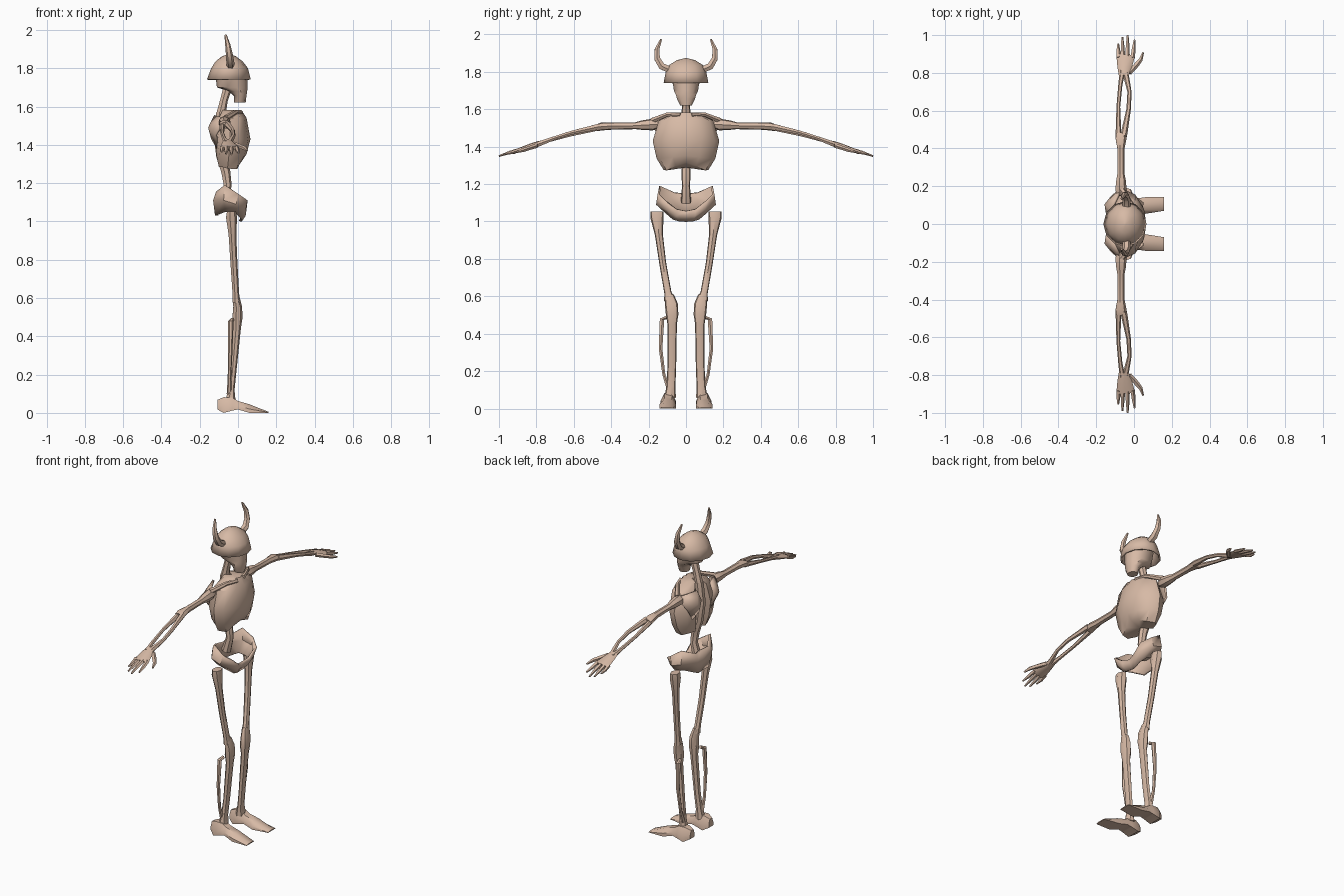
import bpy, bmesh, math
from mathutils import Vector

bone = bpy.data.materials.new("pale bone")
bone.diffuse_color = (0.68, 0.49, 0.38, 1)


def finish(name, bm, angle=42, thick=0):
    bmesh.ops.recalc_face_normals(bm, faces=bm.faces)
    me = bpy.data.meshes.new(name)
    bm.to_mesh(me)
    bm.free()
    for p in me.polygons:
        p.use_smooth = True
    me.set_sharp_from_angle(angle=math.radians(angle))
    me.materials.append(bone)
    ob = bpy.data.objects.new(name, me)
    bpy.context.collection.objects.link(ob)
    if thick:
        m = ob.modifiers.new("thickness", 'SOLIDIFY')
        m.thickness = thick
        m.offset = -1
    return ob


def skin(name, rings, start=True, end=True, angle=42, thick=0):
    """Bridge closed rings of points; optionally cap the ends."""
    bm = bmesh.new()
    vs = [[bm.verts.new(p) for p in r] for r in rings]
    n = len(rings[0])
    for a, b in zip(vs, vs[1:]):
        for i in range(n):
            j = (i + 1) % n
            bm.faces.new((a[i], a[j], b[j], b[i]))
    for ring, use in ((vs[0], start), (vs[-1], end)):
        if use:
            c = sum((v.co for v in ring), Vector()) / n
            cv = bm.verts.new(c)
            for i in range(n):
                bm.faces.new((ring[i], ring[(i + 1) % n], cv))
    return finish(name, bm, angle, thick)


def tube(name, pts, s=1, sides=7):
    """Tapered limb along points (x, y, z, radius along x, other radius)."""
    path = [Vector((p[0], p[1] * s, p[2])) for p in pts]
    rings = []
    for i, c in enumerate(path):
        d = (path[min(i + 1, len(path) - 1)] - path[max(i - 1, 0)]).normalized()
        u = (Vector((1, 0, 0)) - d * d.x).normalized()
        v = d.cross(u)
        ru, rv = pts[i][3], pts[i][-1]
        rings.append([c + u * ru * math.cos(2 * math.pi * k / sides)
                      + v * rv * math.sin(2 * math.pi * k / sides) for k in range(sides)])
    return skin(name, rings)


def oval(z, x0, x1, w, n=10):
    return [((x0 + x1) / 2 + (x1 - x0) / 2 * math.cos(2 * math.pi * k / n),
             w * math.sin(2 * math.pi * k / n), z) for k in range(n)]


def whole(half):
    """Complete a ring from its +y half, whose ends lie on y = 0."""
    return half + [(x, -y, z) for x, y, z in half[-2:0:-1]]


# helmet and skull
skin("helmet", [oval(1.742, -.162, .066, .12, 12), oval(1.80, -.14, .052, .108, 12),
                oval(1.835, -.118, .025, .092, 12), oval(1.862, -.085, -.01, .05, 12),
                oval(1.873, -.052, -.042, .008, 12)], start=False, thick=.01)
skin("skull", [oval(1.62, -.02, .04, .032), oval(1.655, -.022, .044, .05),
               oval(1.68, -.05, .048, .058), oval(1.70, -.11, .05, .068),
               oval(1.78, -.12, .048, .08)])

# neck and spine
tube("neck", [(-.055, 0, 1.70, .024), (-.075, 0, 1.63, .021), (-.09, 0, 1.56, .026)])
tube("spine", [(-.09, 0, 1.57, .026), (-.105, 0, 1.45, .026), (-.09, 0, 1.34, .026),
               (-.065, 0, 1.26, .025), (-.055, 0, 1.19, .022), (-.08, 0, 1.10, .028)])

# ribcage: rounded front, groove along the back, arched lower edge
ribs = []
for z, xf, xb, w, arch in ((1.285, .02, -.10, .12, .03), (1.34, .045, -.112, .157, .012),
                           (1.43, .065, -.12, .178, 0), (1.54, .045, -.10, .145, 0),
                           (1.582, .018, -.08, .055, 0)):
    mid = (xf + xb) / 2
    ribs.append(whole([(xf, 0, z + arch), (xf - .012, w * .45, z + arch * .4),
                       (mid + .035, w * .87, z - arch * .4), (mid - .015, w, z - arch * .3),
                       (xb + .015, w * .78, z), (xb, w * .4, z), (xb + .04, 0, z + arch)]))
skin("ribcage", ribs)

# pelvis: open basin, tall wings at the sides and low at the front
skin("pelvis", [
    whole([(-.10, 0, 1.15), (-.115, .06, 1.155), (-.07, .143, 1.19), (0, .152, 1.145),
           (.05, .115, 1.11), (.045, .05, 1.065), (.035, 0, 1.055)]),
    whole([(-.12, 0, 1.09), (-.13, .07, 1.11), (-.075, .155, 1.11), (-.01, .16, 1.09),
           (.04, .10, 1.06), (.04, .05, 1.03), (.03, 0, 1.03)]),
    whole([(-.115, 0, 1.03), (-.12, .05, 1.03), (-.065, .10, 1.05), (-.01, .105, 1.04),
           (.02, .07, 1.01), (.02, .035, 1.0), (.015, 0, .998)])],
    start=False, end=False, thick=.012)

for s, side in ((1, "left"), (-1, "right")):
    tube(side + "_horn", [(-.04, .085, 1.81, .02), (-.04, .13, 1.83, .021),
                          (-.045, .154, 1.87, .018), (-.053, .155, 1.92, .014),
                          (-.065, .133, 1.974, .006)], s, 6)

    # shoulder blade and collar bone
    bm = bmesh.new()
    edge = [(-.07, .19, 1.54), (-.125, .07, 1.555), (-.15, .06, 1.50), (-.14, .065, 1.43),
            (-.108, .09, 1.375), (-.12, .15, 1.45)]
    vs = [bm.verts.new((x, y * s, z)) for x, y, z in edge]
    c = bm.verts.new((-.156, .105 * s, 1.49))
    for i in range(6):
        bm.faces.new((vs[i], vs[(i + 1) % 6], c))
    finish(side + "_shoulder_blade", bm, thick=.012)
    tube(side + "_collar_bone", [(.015, .03, 1.57, .012), (-.01, .10, 1.572, .012),
                                 (-.065, .18, 1.54, .016)], s, 6)

    # upper arm
    tube(side + "_upper_arm", [(-.07, .15, 1.52, .022), (-.07, .18, 1.518, .032),
                               (-.07, .235, 1.515, .026), (-.07, .27, 1.512, .019),
                               (-.07, .40, 1.51, .02), (-.07, .45, 1.508, .03, .022),
                               (-.07, .48, 1.50, .028, .018)], s)
    # forearm pair
    tube(side + "_outer_forearm", [(-.082, .455, 1.503, .016), (-.083, .62, 1.463, .01),
                                   (-.072, .74, 1.432, .011), (-.06, .81, 1.41, .016)], s, 6)
    tube(side + "_inner_forearm", [(-.055, .465, 1.507, .018), (-.028, .61, 1.475, .012),
                                   (-.024, .70, 1.447, .011), (-.045, .80, 1.41, .016)], s, 6)
    # hand with splayed fingers
    tube(side + "_palm", [(-.055, .785, 1.417, .026, .014), (-.05, .83, 1.403, .038, .014),
                          (-.044, .895, 1.382, .05, .01)], s, 8)
    for i, (x0, x1, y1) in enumerate(((-.083, -.084, .955), (-.06, -.062, .99),
                                      (-.035, -.034, 1.0), (-.008, .003, .975))):
        tube(f"{side}_finger_{i + 1}", [(x0, .88, 1.387, .013, .01),
                                        ((x0 + x1) / 2, (.88 + y1) / 2, 1.37, .011, .009),
                                        (x1, y1, 1.387 - (y1 - .88) * .31, .005)], s, 5)
    tube(side + "_thumb", [(-.025, .80, 1.405, .013), (.015, .845, 1.39, .014, .011),
                           (.035, .87, 1.382, .011), (.048, .908, 1.37, .005)], s, 5)

    # thigh bone, knee and shin
    tube(side + "_thigh", [(-.035, .155, 1.053, .025, .037), (-.035, .155, 1.02, .03, .036),
                           (-.03, .145, .93, .021, .022), (-.022, .125, .78, .019),
                           (-.012, .097, .62, .018, .02), (-.01, .088, .58, .022, .03)], s)
    tube(side + "_shin", [(-.01, .09, .605, .018, .026), (-.003, .078, .555, .024, .036),
                          (-.004, .074, .50, .028, .034), (-.005, .074, .45, .021, .026),
                          (-.025, .076, .22, .017, .024), (-.036, .08, .12, .018, .024),
                          (-.04, .085, .06, .028, .032)], s)
    tube(side + "_outer_shin", [(-.03, .10, .488, .01), (-.037, .128, .478, .014),
                                (-.04, .136, .32, .011), (-.045, .118, .18, .009),
                                (-.045, .09, .10, .014)], s, 6)

    # foot
    rings = []
    for x, y, z0, z1, w in ((-.108, .092, .018, .068, .022), (-.075, .095, 0, .082, .042),
                            (-.03, .095, .012, .08, .04), (.0, .095, .018, .062, .038),
                            (.06, .098, .0, .045, .044), (.158, .106, 0, .006, .036)):
        m, h = (z0 + z1) / 2, (z1 - z0) / 2
        rings.append([(x, s * (y + w * a), m + h * b) for a, b in
                      ((1, -1), (1, -.1), (.5, 1), (-.5, 1), (-1, -.1), (-1, -1))])
    skin(side + "_foot", rings)
